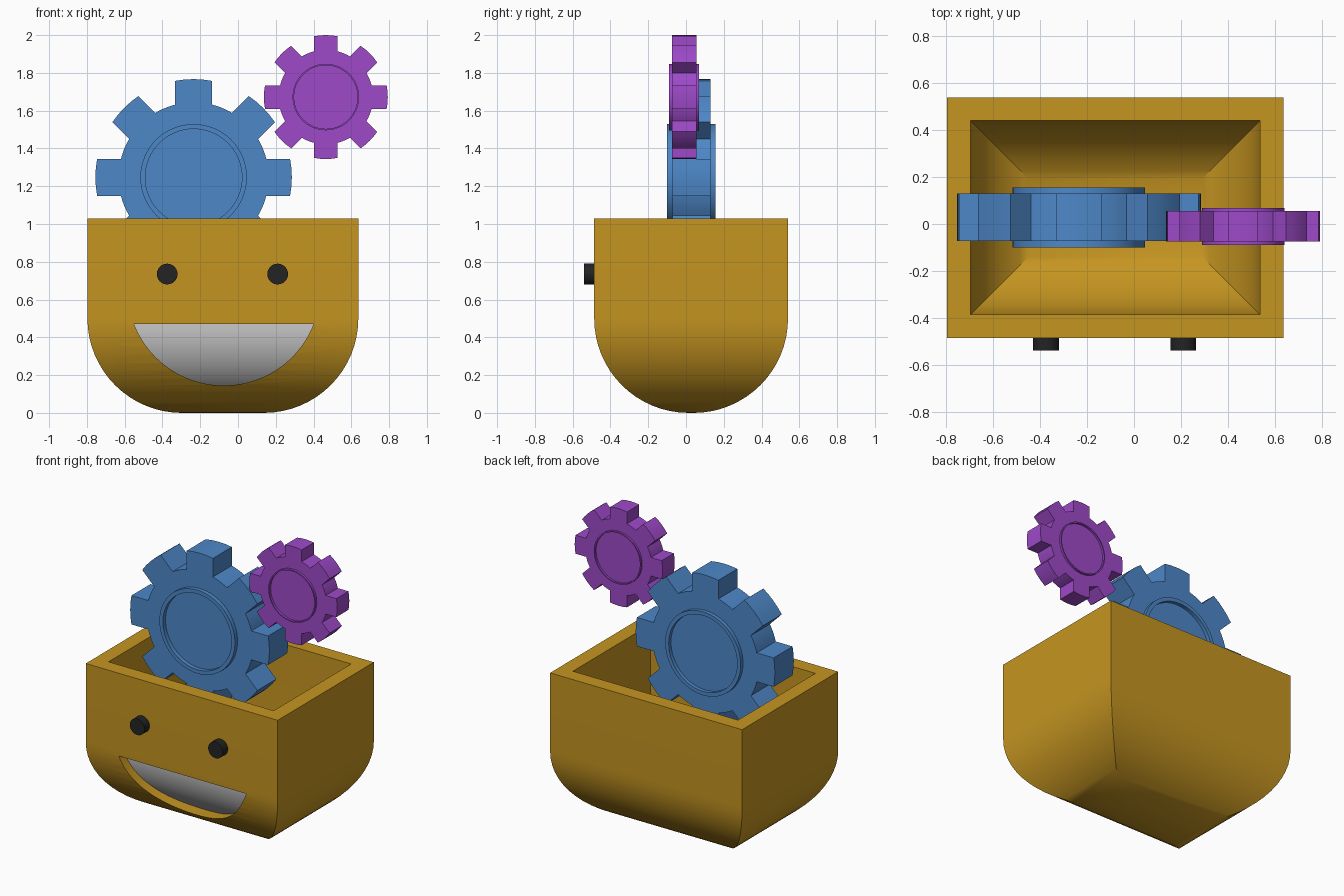
import bpy, bmesh, math
from math import sin, cos, pi, asin, sqrt

if "Cube" in bpy.data.objects:
    bpy.data.objects.remove(bpy.data.objects["Cube"], do_unlink=True)


def material(name, rgb):
    m = bpy.data.materials.new(name)
    m.use_nodes = True
    m.diffuse_color = (*rgb, 1)
    m.node_tree.nodes["Principled BSDF"].inputs["Base Color"].default_value = (*rgb, 1)
    return m


GOLD = material("golden yellow", (0.56, 0.30, 0.015))
BLUE = material("gear blue", (0.075, 0.245, 0.58))
PURPLE = material("gear purple", (0.34, 0.068, 0.58))
WHITE = material("mouth white", (0.65, 0.65, 0.65))
BLACK = material("eye black", (0.017, 0.017, 0.017))


def finish(name, bm, *mats):
    bmesh.ops.recalc_face_normals(bm, faces=bm.faces)
    me = bpy.data.meshes.new(name)
    bm.to_mesh(me)
    bm.free()
    for m in mats:
        me.materials.append(m)
    ob = bpy.data.objects.new(name, me)
    bpy.context.collection.objects.link(ob)
    return ob


def activate(ob):
    bpy.ops.object.select_all(action='DESELECT')
    ob.select_set(True)
    bpy.context.view_layer.objects.active = ob


def smooth(ob):
    activate(ob)
    bpy.ops.object.shade_smooth_by_angle(angle=math.radians(30))


def bridge(bm, rings, closed=False):
    n = len(rings[0])
    pairs = list(zip(rings, rings[1:])) + ([(rings[-1], rings[0])] if closed else [])
    for a, b in pairs:
        for i in range(n):
            j = (i + 1) % n
            bm.faces.new((a[i], a[j], b[j], b[i]))


# Box: rectangular rings that round inward toward the bottom, outside then inside
CX, CY, HX, HY, TOP, R, WALL = -0.08, 0.027, 0.717, 0.513, 1.03, 0.5, 0.1


def bowl(offset, steps=16):
    r = R - offset
    arc = [(offset + r * (1 - cos(t)), R - r * sin(t))
           for t in (pi / 2 * (1 - k / steps) for k in range(steps + 1))]
    return arc + [(offset, TOP)]


bm = bmesh.new()
rings = []
for inset, z in bowl(0) + bowl(WALL)[::-1]:
    x, y = HX - inset, HY - inset
    rings.append([bm.verts.new((CX + sx * x, CY + sy * y, z))
                  for sx, sy in ((-1, -1), (1, -1), (1, 1), (-1, 1))])
bridge(bm, rings)
bm.faces.new(rings[0])
bm.faces.new(rings[-1])
box = finish("box", bm, GOLD, WHITE)

# Mouth recess: half-lens cutter whose back follows the curve of the box
MX, MZ, MR, MTOP, DEPTH = -0.075, 0.655, 0.51, 0.47, 0.06
bm = bmesh.new()
rows = []
a0 = math.acos((MZ - MTOP) / MR)
for k in range(24):
    a = a0 * (1 - k / 24)
    z, w = MZ - MR * cos(a), MR * sin(a)
    r = R - DEPTH
    back = CY - HY + DEPTH + r - sqrt(r * r - max(R - z, 0) ** 2)
    rows.append([bm.verts.new(c) for c in ((MX - w, -0.7, z), (MX + w, -0.7, z),
                                           (MX + w, back, z), (MX - w, back, z))])
bridge(bm, rows)
bm.faces.new(rows[0])
bm.faces.new(rows[-1])
bm.normal_update()
for f in bm.faces:
    c = f.calc_center_median()
    if abs(c.x - MX) < 0.01 and c.y > -0.6 and abs(f.normal.y) > 0.05:
        f.material_index = 1
cutter = finish("mouth_cutter", bm, GOLD, WHITE)
cutter.hide_render = True
activate(box)
mod = box.modifiers.new("mouth", 'BOOLEAN')
mod.operation, mod.object, mod.solver = 'DIFFERENCE', cutter, 'EXACT'
bpy.ops.object.modifier_apply(modifier=mod.name)
bpy.data.objects.remove(cutter, do_unlink=True)
smooth(box)

# Eyes: short pegs on the front
for side, x in (("right", -0.375), ("left", 0.21)):
    bpy.ops.mesh.primitive_cylinder_add(vertices=24, radius=0.055, depth=0.075,
                                        location=(x, -0.5025, 0.735), rotation=(pi / 2, 0, 0))
    eye = bpy.context.object
    eye.name = side + "_eye"
    eye.data.materials.append(BLACK)
    smooth(eye)


# Gears: toothed disc plus a thin raised rim on both faces
def gear(name, mat, cx, cz, outer, root, width, y0, y1, rim_out, rim_in, ry0, ry1, teeth=8):
    bm = bmesh.new()
    to, tr = asin(width / 2 / outer), asin(width / 2 / root)
    pitch = 2 * pi / teeth
    outline = []
    for k in range(teeth):
        c = k * pitch
        outline += [(outer, c + to * (i / 2 - 1)) for i in range(5)]
        outline += [(root, c + tr + (pitch - 2 * tr) * i / 5) for i in range(6)]
    ends = [[bm.verts.new((cx + r * cos(t), y, cz + r * sin(t))) for r, t in outline]
            for y in (y0, y1)]
    bridge(bm, ends)
    for ring in ends:
        bm.faces.new(ring)
    n = 64
    rim = [[bm.verts.new((cx + r * cos(2 * pi * i / n), y, cz + r * sin(2 * pi * i / n)))
            for i in range(n)]
           for r, y in ((rim_out, ry0), (rim_out, ry1), (rim_in, ry1), (rim_in, ry0))]
    bridge(bm, rim, closed=True)
    smooth(finish(name, bm, mat))


gear("large_gear", BLUE, -0.235, 1.247, 0.52, 0.397, 0.195, -0.072, 0.13,
     0.282, 0.256, -0.1, 0.155)
gear("small_gear", PURPLE, 0.465, 1.672, 0.328, 0.25, 0.125, -0.075, 0.055,
     0.176, 0.168, -0.09, 0.068)
